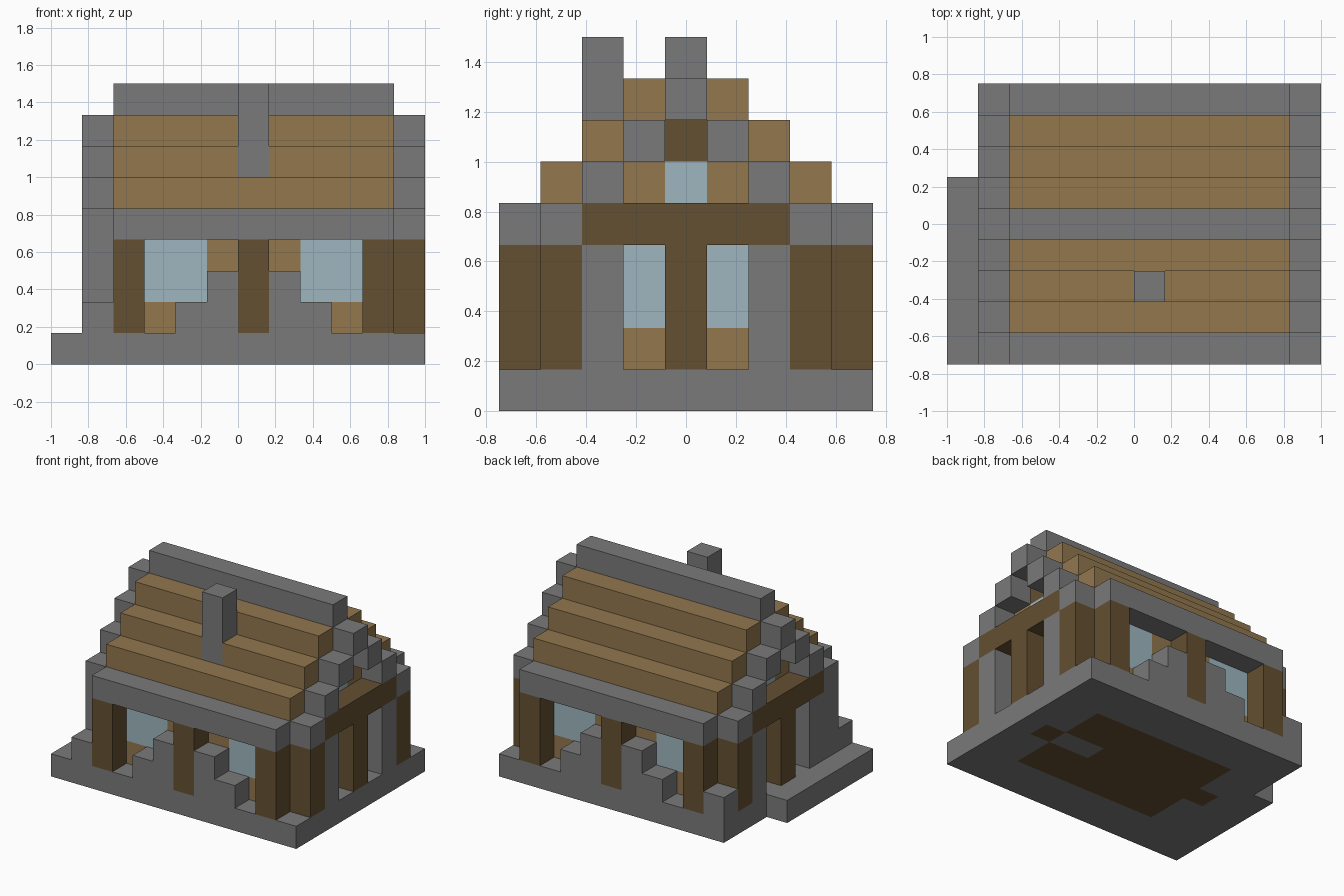
import bpy, bmesh
from itertools import product
from mathutils import Vector

if "Cube" in bpy.data.objects:
    bpy.data.objects.remove(bpy.data.objects["Cube"])

U = 1 / 6                       # edge length of one building block
ORIGIN = Vector((-1, -0.75, 0))


def material(name, rgb):
    m = bpy.data.materials.new(name)
    m.use_nodes = True
    m.diffuse_color = (*rgb, 1)
    bsdf = m.node_tree.nodes["Principled BSDF"]
    bsdf.inputs["Base Color"].default_value = (*rgb, 1)
    bsdf.inputs["Roughness"].default_value = 0.9
    return m


STONE = material("stone grey", (0.195, 0.195, 0.195))
TAN = material("light plank", (0.287, 0.184, 0.076))
LOG = material("dark log", (0.130, 0.080, 0.032))
GLASS = material("pale glass", (0.342, 0.468, 0.521))

blocks = {}                     # block position -> part name


def fill(part, xs, ys, zs):
    """Fill inclusive block ranges with a part; later parts replace earlier ones."""
    spans = [range(s[0], s[-1] + 1) for s in (xs, ys, zs)]
    for cell in product(*spans):
        blocks[cell] = part


def mirrored(part, xs, ys, zs):
    """Fill the same ranges on all four sides of the house."""
    flip_x = [12 - i for i in reversed(xs)]
    flip_y = [8 - j for j in reversed(ys)]
    for x in (xs, flip_x):
        for y in (ys, flip_y):
            fill(part, x, y, zs)


# Foundation with side porch, and the plank floor let into it
fill("foundation", [1, 11], [0, 8], [0])
fill("foundation", [0], [0, 5], [0])
fill("floor", [3, 9], [2, 6], [0])
mirrored("floor", [10], [4], [0])
fill("foundation", [8, 9], [4], [0])

# Long walls: panels, windows and stepped stone buttresses
mirrored("wall_panels", [2, 10], [1], [1, 3])
mirrored("windows", [8, 9], [1], [2, 3])
mirrored("stepped_buttresses", [7, 8], [0], [1])
mirrored("stepped_buttresses", [7], [0], [2])

# Gable walls: panels, windows and stone piers
mirrored("wall_panels", [10], [2, 6], [1, 5])
mirrored("windows", [10], [3], [2, 3])
mirrored("windows", [10], [4], [5])
mirrored("stone_piers", [11], [2], [1, 3])

# Log posts and gable beams
mirrored("log_posts", [10], [0], [1, 3])
mirrored("log_posts", [11], [1], [1, 3])
mirrored("log_posts", [6], [0], [1, 3])
mirrored("log_posts", [11], [4], [1, 3])
mirrored("gable_beams", [11], [2, 6], [4])
mirrored("gable_beams", [10], [4], [6])

# Stone corners on the porch side
fill("stone_piers", [1], [1], [1, 3])
for y in (0, 8):
    fill("stone_piers", [1], [y], [1])

# Stepped roof: eaves, plank courses, ridge and gable edging
mirrored("eaves", [2, 10], [0, 1], [4])
for step in range(3):
    mirrored("roof_planks", [2, 10], [1 + step], [5 + step])
    mirrored("roof_planks", [3, 9], [2 + step], [5 + step])
fill("roof_planks", [2, 10], [4], [7])
fill("ridge", [2, 10], [4], [8])
for step in range(4):
    mirrored("gable_edging", [11], [1 + step], [4 + step])

# Chimney
fill("chimney", [6], [2], [6, 8])

COLOURS = {
    "foundation": STONE, "floor": LOG, "wall_panels": TAN, "windows": GLASS,
    "stepped_buttresses": STONE, "stone_piers": STONE, "log_posts": LOG,
    "gable_beams": LOG, "eaves": STONE, "roof_planks": TAN, "ridge": STONE,
    "gable_edging": STONE, "chimney": STONE,
}


def build(part, mat):
    """Make one mesh from a part's exposed block sides, merging flat areas."""
    bm = bmesh.new()
    for cell in [c for c, name in blocks.items() if name == part]:
        centre = ORIGIN + (Vector(cell) + Vector((0.5, 0.5, 0.5))) * U
        for axis, sign in product(range(3), (-1, 1)):
            n = Vector((0, 0, 0))
            n[axis] = sign
            if tuple(int(a + b) for a, b in zip(cell, n)) in blocks:
                continue
            a = Vector((0, 0, 0))
            a[(axis + 1) % 3] = 1
            b = n.cross(a)
            corners = (-a - b, a - b, a + b, b - a)
            bm.faces.new([bm.verts.new(centre + (n + c) * U / 2) for c in corners])
    bmesh.ops.remove_doubles(bm, verts=bm.verts, dist=0.001)
    bmesh.ops.dissolve_limit(bm, angle_limit=0.01, verts=bm.verts, edges=bm.edges)
    mesh = bpy.data.meshes.new(part)
    bm.to_mesh(mesh)
    bm.free()
    mesh.materials.append(mat)
    bpy.context.collection.objects.link(bpy.data.objects.new(part, mesh))


for part, mat in COLOURS.items():
    build(part, mat)
